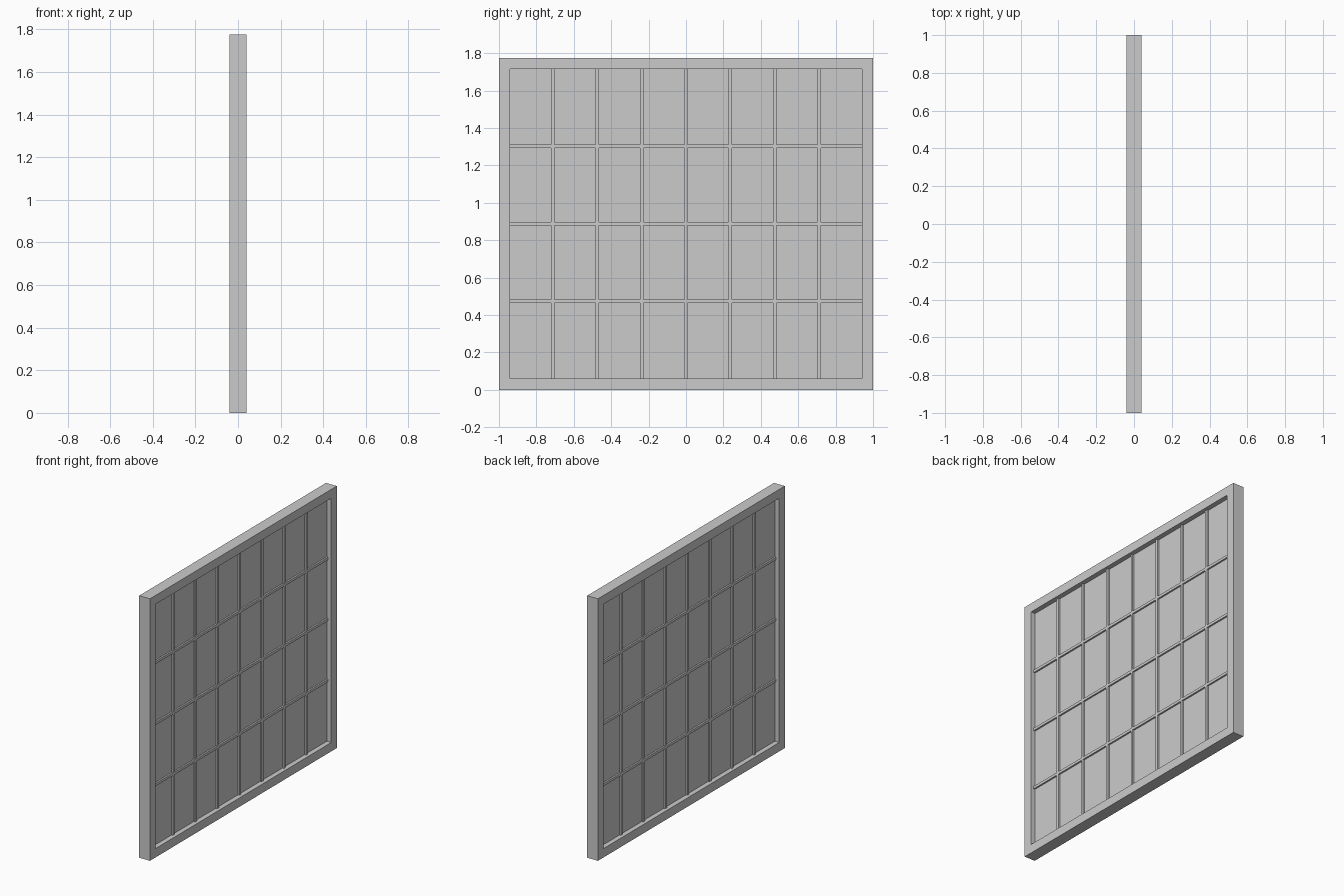
import bpy

cube = bpy.data.objects.get("Cube")
if cube:
    bpy.data.objects.remove(cube, do_unlink=True)

GREY = (0.6, 0.6, 0.6, 1)
mat = bpy.data.materials.new("light grey")
mat.use_nodes = True
mat.diffuse_color = GREY
mat.node_tree.nodes["Principled BSDF"].inputs["Base Color"].default_value = GREY

HEIGHT, BORDER, DEPTH = 1.775, 0.06, 0.08
BAR, BAR_DEPTH, PANE_DEPTH = 0.018, 0.036, 0.014
MID = HEIGHT / 2
INNER_Y, INNER_Z = 2 - 2 * BORDER, HEIGHT - 2 * BORDER


def finish(obj, name):
    obj.name = obj.data.name = name
    obj.data.materials.clear()
    obj.data.materials.append(mat)
    return obj


def box(name, y, z, size):
    bpy.ops.mesh.primitive_cube_add(size=1, location=(0, y, z))
    obj = bpy.context.object
    obj.scale = size
    bpy.ops.object.transform_apply(location=False, rotation=False, scale=True)
    return finish(obj, name)


# Outer frame: rectangular ring with one continuous face on each side
def rectangle(y, z):
    return [(-y, MID - z), (y, MID - z), (y, MID + z), (-y, MID + z)]


verts = [(x, y, z) for x in (-DEPTH / 2, DEPTH / 2)
         for ring in (rectangle(1, MID), rectangle(INNER_Y / 2, INNER_Z / 2))
         for y, z in ring]
faces = []
for i in range(4):
    j = (i + 1) % 4
    faces += [(i, i + 4, j + 4, j), (i + 8, j + 8, j + 12, i + 12),
              (i, j, j + 8, i + 8), (i + 4, i + 12, j + 12, j + 4)]
mesh = bpy.data.meshes.new("outer_frame")
mesh.from_pydata(verts, [], faces)
frame = bpy.data.objects.new("outer_frame", mesh)
bpy.context.collection.objects.link(frame)
finish(frame, "outer_frame")

# Thin pane in the middle of the frame
box("pane", 0, MID, (PANE_DEPTH, INNER_Y, INNER_Z))

# Glazing bars: uprights run full height, rails run full width
for i in range(1, 8):
    y = -INNER_Y / 2 + (INNER_Y + BAR) * i / 8 - BAR / 2
    box(f"upright_bar_{i}", y, MID, (BAR_DEPTH, BAR, INNER_Z))
for i in range(1, 4):
    z = BORDER + INNER_Z * i / 4
    box(f"cross_bar_{i}", 0, z, (BAR_DEPTH, INNER_Y, BAR))
